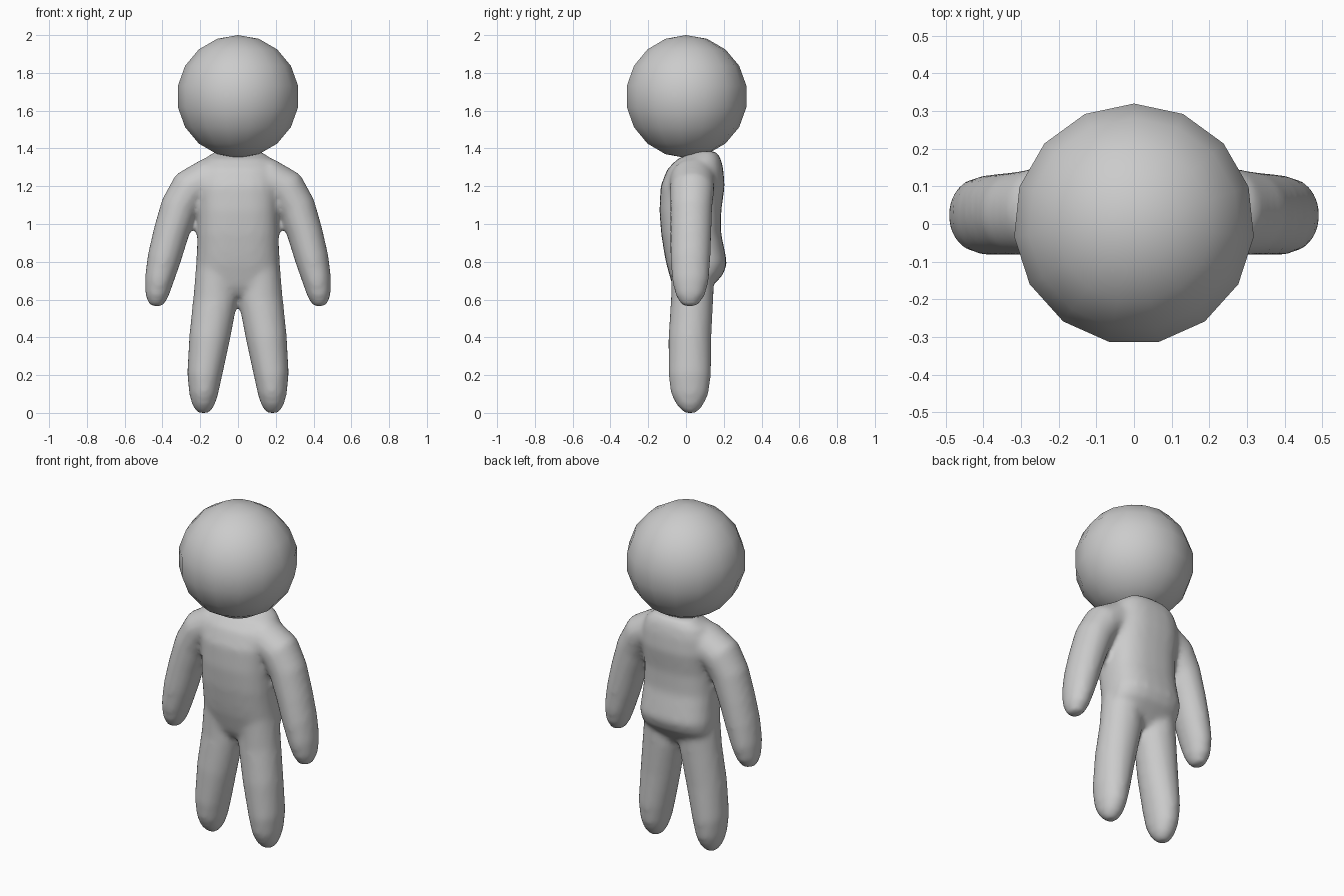
import bpy, bmesh, math
from mathutils import Vector

if "Cube" in bpy.data.objects:
    bpy.data.objects.remove(bpy.data.objects["Cube"])

grey = bpy.data.materials.new("plain_grey")
grey.diffuse_color = (0.6, 0.6, 0.6, 1)
grey.use_nodes = True
grey.node_tree.nodes["Principled BSDF"].inputs["Base Color"].default_value = grey.diffuse_color


def finish(name, bm):
    bmesh.ops.recalc_face_normals(bm, faces=bm.faces)
    for f in bm.faces:
        f.smooth = True
    mesh = bpy.data.meshes.new(name)
    bm.to_mesh(mesh)
    bm.free()
    mesh.materials.append(grey)
    obj = bpy.data.objects.new(name, mesh)
    bpy.context.collection.objects.link(obj)
    return obj


def loft(bm, stations, side=1, power=2.0, n=24):
    """Closed tube; station = (x, z, half width, front y, back y), rings square to the path."""
    rings = []
    for i, (x, z, w, yf, yb) in enumerate(stations):
        a, b = stations[max(i - 1, 0)], stations[min(i + 1, len(stations) - 1)]
        d = Vector((b[0] - a[0], b[1] - a[1])).normalized()
        ring = []
        for k in range(n):
            t = 2 * math.pi * k / n
            c, s = math.cos(t), math.sin(t)
            c = math.copysign(abs(c) ** (2 / power), c)
            s = math.copysign(abs(s) ** (2 / power), s)
            ring.append(bm.verts.new((side * (x - d.y * w * c),
                                      (yf + yb) / 2 + (yb - yf) / 2 * s,
                                      z + d.x * w * c)))
        rings.append(ring)
    faces = [bm.faces.new(rings[0]), bm.faces.new(rings[-1])]
    for r, q in zip(rings, rings[1:]):
        for k in range(n):
            j = (k + 1) % n
            faces.append(bm.faces.new((r[k], r[j], q[j], q[k])))
    bmesh.ops.recalc_face_normals(bm, faces=faces)


torso = [(0, 1.385, .12, .05, .16), (0, 1.345, .18, -.045, .185), (0, 1.29, .21, -.1, .198),
         (0, 1.2, .22, -.135, .205), (0, 1.07, .213, -.141, .187), (0, .95, .215, -.132, .186),
         (0, .86, .218, -.118, .205), (0, .79, .223, -.105, .218), (0, .73, .22, -.088, .195),
         (0, .67, .2, -.07, .14), (0, .62, .12, -.04, .1)]
leg = [(.115, .8, .105, -.08, .15), (.12, .6, .118, -.08, .145), (.15, .4, .109, -.094, .135),
       (.177, .2, .093, -.094, .133), (.182, .1, .077, -.08, .12),
       (.183, .04, .06, -.05, .092), (.183, .0, .033, -.01, .055)]
arm = [(.05, 1.23, .1, -.06, .15), (.16, 1.235, .115, -.085, .155), (.255, 1.185, .108, -.085, .15),
       (.31, 1.09, .101, -.083, .14), (.355, .95, .095, -.083, .135), (.39, .82, .09, -.083, .13),
       (.418, .7, .077, -.075, .122), (.43, .62, .062, -.055, .1), (.435, .565, .036, -.02, .06)]

# Body: torso and limbs fused into one soft skin
bm = bmesh.new()
loft(bm, torso, power=2.6)
for side in (1, -1):
    loft(bm, leg, side)
    loft(bm, arm, side)
body = finish("body", bm)
fuse = body.modifiers.new("fuse", 'REMESH')
fuse.mode = 'VOXEL'
fuse.voxel_size = 0.016
fuse.use_smooth_shade = True
soft = body.modifiers.new("soften", 'SMOOTH')
soft.factor = 0.5
soft.iterations = 9

# Head: coarse smooth-shaded ball
bm = bmesh.new()
bmesh.ops.create_uvsphere(bm, u_segments=15, v_segments=9, radius=0.325)
head = finish("head", bm)
head.location.z = 1.675
